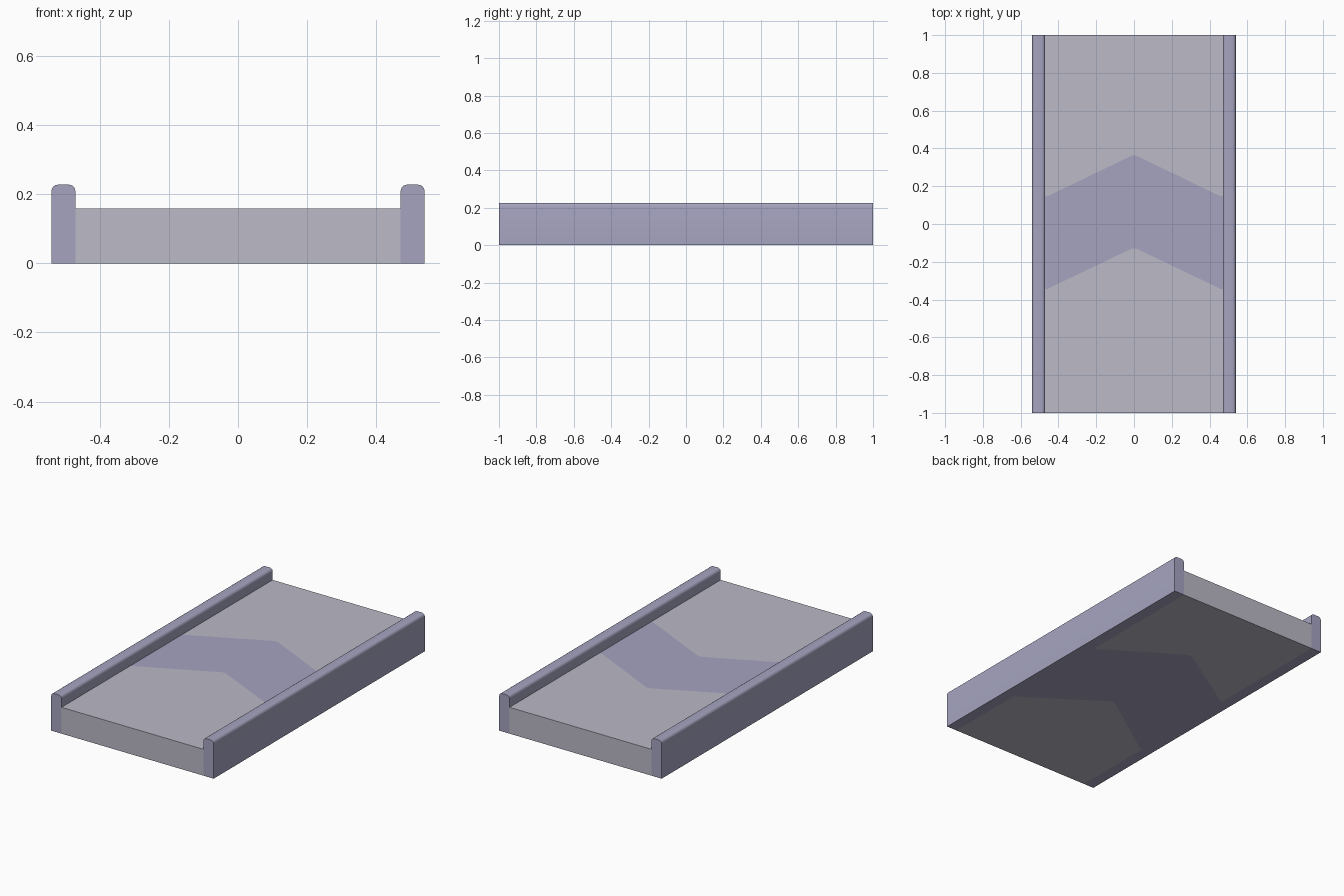
import bpy, bmesh

if "Cube" in bpy.data.objects:
    bpy.data.objects.remove(bpy.data.objects["Cube"])

def material(name, rgb):
    m = bpy.data.materials.new(name)
    m.diffuse_color = (*rgb, 1)
    m.use_nodes = True
    m.node_tree.nodes["Principled BSDF"].inputs["Base Color"].default_value = m.diffuse_color
    return m

GREY = material("pale grey", (0.497, 0.491, 0.571))
VIOLET = material("grey violet", (0.376, 0.371, 0.527))

HALF, INNER, DECK_Z, RAIL_Z, R = 0.539, 0.47, 0.158, 0.227, 0.018

def finish(bm, name, mats):
    bmesh.ops.recalc_face_normals(bm, faces=bm.faces[:])
    me = bpy.data.meshes.new(name)
    bm.to_mesh(me)
    bm.free()
    ob = bpy.data.objects.new(name, me)
    bpy.context.collection.objects.link(ob)
    for m in mats:
        me.materials.append(m)
    return ob

# Deck: chevron band cut into the top and bottom faces
def deck():
    bm = bmesh.new()
    xs = (-INNER, -0.457, -0.012, 0.012, 0.457, INNER)
    # y of rear side, rear apex, front side, front apex for each level
    levels = ((DECK_Z, 0.147, 0.362, -0.343, -0.13),
              (0.0, 0.215, 0.495, -0.49, -0.185))
    grids = []
    for z, rs, ra, fs, fa in levels:
        grid = []
        for i, x in enumerate(xs):
            mid = i in (2, 3)
            ys = (-1, fa if mid else fs, ra if mid else rs, 1)
            grid.append([bm.verts.new((x, y, z)) for y in ys])
        grids.append(grid)
        for a, b in zip(grid, grid[1:]):
            for j in range(3):
                f = bm.faces.new((a[j], b[j], b[j + 1], a[j + 1]))
                f.material_index = int(j == 1)
    top, bot = grids
    for i in range(5):
        for j in (0, 3):
            bm.faces.new((top[i][j], top[i + 1][j], bot[i + 1][j], bot[i][j]))
    for i in (0, 5):
        for j in range(3):
            bm.faces.new((top[i][j], top[i][j + 1], bot[i][j + 1], bot[i][j]))
    finish(bm, "deck", (GREY, VIOLET))

# Side rails: tall strips with rounded top edges
def rail(side, name):
    bm = bmesh.new()
    prof = [(INNER, 0), (HALF, 0), (HALF, RAIL_Z), (INNER, RAIL_Z)]
    face = bm.faces.new([bm.verts.new((side * x, -1, z)) for x, z in prof])
    ext = bmesh.ops.extrude_face_region(bm, geom=[face], use_keep_orig=True)
    for v in ext["geom"]:
        if isinstance(v, bmesh.types.BMVert):
            v.co.y = 1
    bmesh.ops.recalc_face_normals(bm, faces=bm.faces[:])
    edges = [e for e in bm.edges
             if all(v.co.z > 0.2 for v in e.verts) and e.calc_length() > 1]
    bmesh.ops.bevel(bm, geom=edges, offset=R, segments=4, profile=0.5,
                    affect='EDGES')
    ob = finish(bm, name, (VIOLET,))
    bpy.ops.object.select_all(action='DESELECT')
    ob.select_set(True)
    bpy.context.view_layer.objects.active = ob
    bpy.ops.object.shade_smooth_by_angle(angle=0.6)

deck()
rail(-1, "left_rail")
rail(1, "right_rail")
